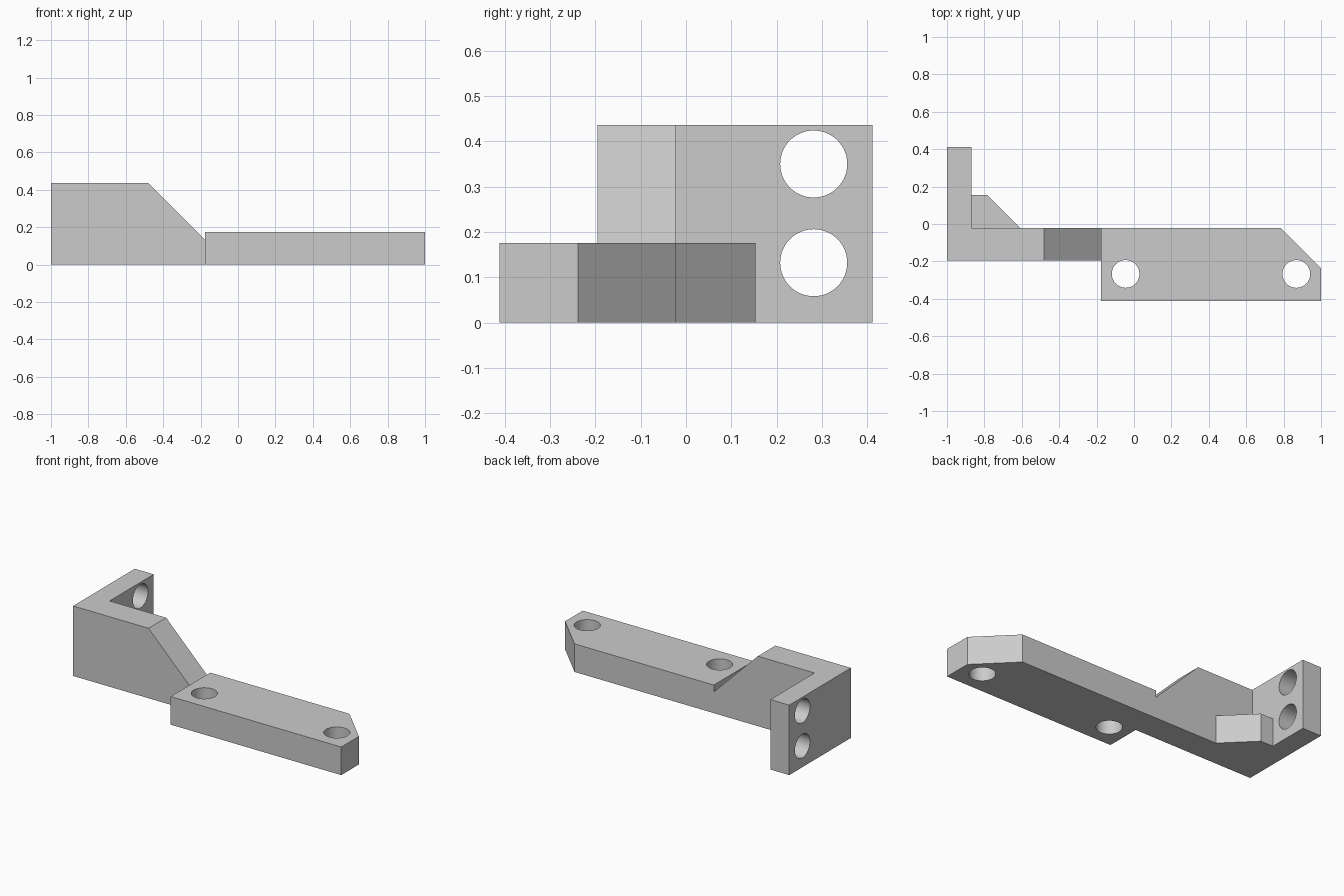
import bpy, bmesh, math
from mathutils import Vector

cube = bpy.data.objects.get("Cube")
if cube:
    bpy.data.objects.remove(cube, do_unlink=True)

# Material
grey = bpy.data.materials.new("plain_grey")
grey.use_nodes = True
colour = (0.6, 0.6, 0.6, 1)
grey.diffuse_color = colour
grey.node_tree.nodes["Principled BSDF"].inputs["Base Color"].default_value = colour

FLANGE_X, ARM_X = -0.87, -0.176
FRONT_Y, BACK_Y = -0.195, -0.022
TALL, LOW = 0.436, 0.175
HOLE_R = 0.074


def add_object(name, bm):
    bmesh.ops.recalc_face_normals(bm, faces=bm.faces[:])
    mesh = bpy.data.meshes.new(name)
    bm.to_mesh(mesh)
    bm.free()
    mesh.materials.append(grey)
    obj = bpy.data.objects.new(name, mesh)
    bpy.context.collection.objects.link(obj)
    return obj


def prism(name, outline, direction):
    """Extrude a flat outline along a direction."""
    bm = bmesh.new()
    face = bm.faces.new([bm.verts.new(p) for p in outline])
    extruded = bmesh.ops.extrude_face_region(bm, geom=[face])["geom"]
    moved = [g for g in extruded if isinstance(g, bmesh.types.BMVert)]
    bmesh.ops.translate(bm, verts=moved, vec=direction)
    return add_object(name, bm)


def plan(name, points, height):
    return prism(name, [(x, y, 0) for x, y in points], (0, 0, height))


def drill(name, centre, axis):
    bm = bmesh.new()
    bmesh.ops.create_cone(bm, cap_ends=True, segments=64, radius1=HOLE_R,
                          radius2=HOLE_R, depth=0.6)
    turn = Vector((0, 0, 1)).rotation_difference(Vector(axis)).to_matrix()
    bmesh.ops.rotate(bm, verts=bm.verts[:], matrix=turn)
    bmesh.ops.translate(bm, verts=bm.verts[:], vec=centre)
    return add_object(name, bm)


def combine(target, tool, operation):
    tool.hide_render = True
    mod = target.modifiers.new(tool.name, "BOOLEAN")
    mod.operation, mod.solver, mod.object = operation, "EXACT", tool
    bpy.context.view_layer.objects.active = target
    bpy.ops.object.modifier_apply(modifier=mod.name)
    bpy.data.objects.remove(tool, do_unlink=True)


# Upright web with its sloping end
web_side = [(-1, 0), (ARM_X, 0), (ARM_X, 0.132), (-0.48, TALL), (-1, TALL)]
bracket = prism("bracket", [(x, FRONT_Y, z) for x, z in web_side],
                (0, BACK_Y - FRONT_Y, 0))

# End flange, low chamfered arm and corner gusset
flange = plan("flange", [(-1, FRONT_Y), (FLANGE_X, FRONT_Y),
                         (FLANGE_X, 0.412), (-1, 0.412)], TALL)
arm = plan("arm", [(ARM_X, -0.412), (1, -0.412), (1, -0.238),
                   (0.784, BACK_Y), (ARM_X, BACK_Y)], LOW)
gusset = plan("gusset", [(FLANGE_X, BACK_Y), (-0.608, BACK_Y),
                         (-0.784, 0.154), (FLANGE_X, 0.154)], LOW)
for part in (flange, arm, gusset):
    combine(bracket, part, "UNION")

# Bolt holes through the arm and the flange
for x in (-0.045, 0.868):
    combine(bracket, drill("arm_hole", (x, -0.267, 0.1), (0, 0, 1)), "DIFFERENCE")
for z in (0.132, 0.35):
    combine(bracket, drill("flange_hole", (-0.93, 0.282, z), (1, 0, 0)), "DIFFERENCE")

# Smooth hole walls, sharp edges elsewhere
bpy.ops.object.select_all(action="DESELECT")
bracket.select_set(True)
bpy.context.view_layer.objects.active = bracket
bpy.ops.object.shade_smooth_by_angle(angle=math.radians(30))
